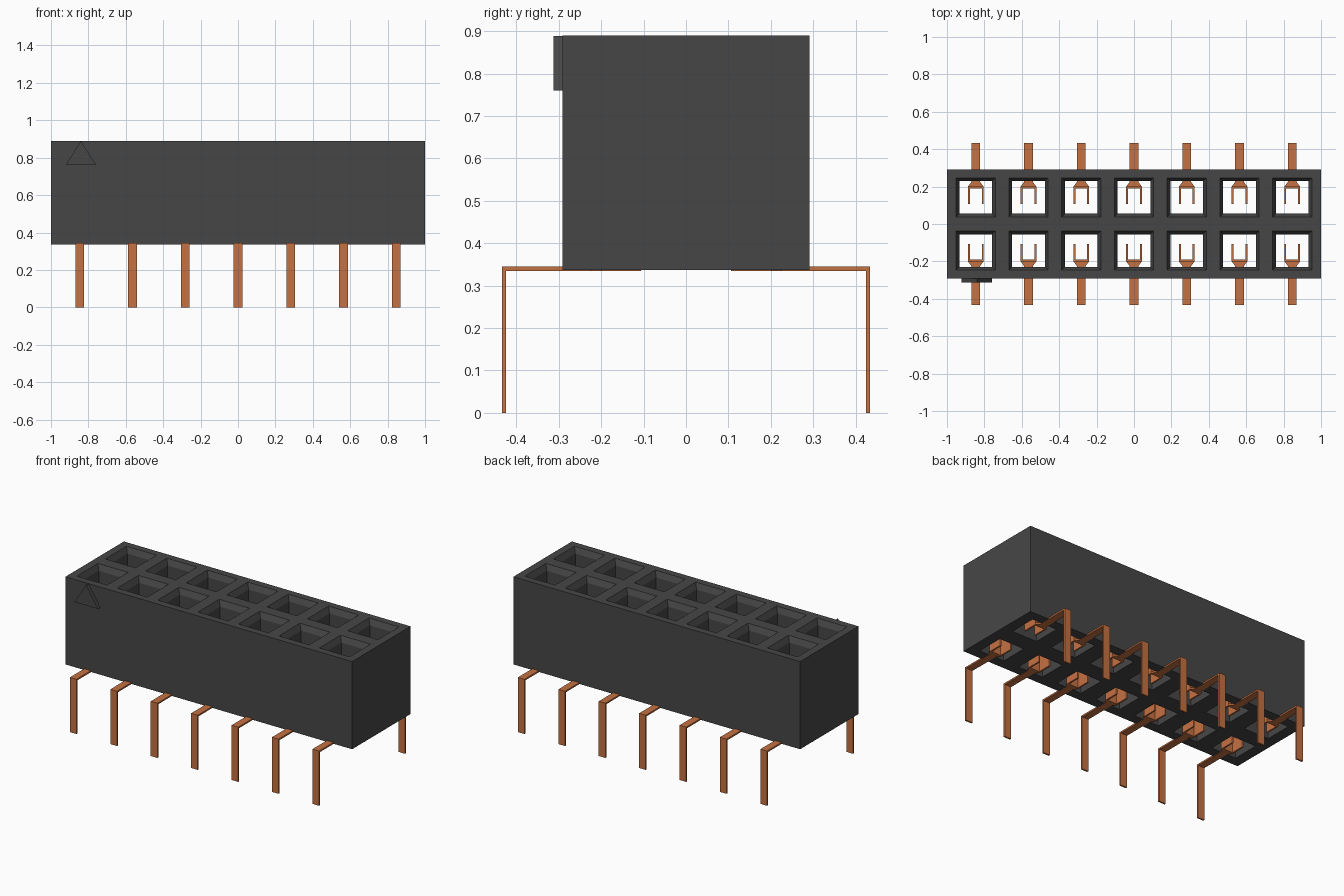
import bpy, bmesh
from mathutils import Vector

if "Cube" in bpy.data.objects:
    bpy.data.objects.remove(bpy.data.objects["Cube"])


def material(name, rgb):
    m = bpy.data.materials.new(name)
    m.use_nodes = True
    color = (*rgb, 1)
    m.diffuse_color = color
    m.node_tree.nodes["Principled BSDF"].inputs["Base Color"].default_value = color
    return m


black = material("black plastic", (0.062, 0.062, 0.062))
copper = material("copper", (0.56, 0.165, 0.055))


def loft(bm, rings):
    """Closed solid through rings that have equal point counts."""
    loops = [[bm.verts.new(p) for p in ring] for ring in rings]
    n = len(loops[0])
    for a, b in zip(loops, loops[1:]):
        for i in range(n):
            j = (i + 1) % n
            bm.faces.new((a[i], a[j], b[j], b[i]))
    bm.faces.new(loops[0])
    bm.faces.new(loops[-1])


def prism(bm, outline, z0, z1):
    loft(bm, [[(x, y, z) for x, y in outline] for z in (z0, z1)])


def rect(x0, x1, y0, y1):
    return [(x0, y0), (x1, y0), (x1, y1), (x0, y1)]


def finish(name, bm, mat):
    bmesh.ops.recalc_face_normals(bm, faces=bm.faces)
    mesh = bpy.data.meshes.new(name)
    bm.to_mesh(mesh)
    bm.free()
    mesh.materials.append(mat)
    obj = bpy.data.objects.new(name, mesh)
    bpy.context.scene.collection.objects.link(obj)
    return obj


COLUMNS = [(i - 3) * 0.282 for i in range(7)]
ROW = 0.142
BASE, TOP = 0.337, 0.89

# Housing block
bm = bmesh.new()
prism(bm, rect(-1, 1, -0.291, 0.291), BASE, TOP)
housing = finish("housing", bm, black)

# Square sockets with a funnel mouth, cut through the housing
bm = bmesh.new()
for cx in COLUMNS:
    for cy in (-ROW, ROW):
        profile = [(0.087, 0.3), (0.087, TOP - 0.035), (0.105, TOP), (0.105, TOP + 0.05)]
        loft(bm, [[(x, y, z) for x, y in rect(cx - h, cx + h, cy - h, cy + h)]
                  for h, z in profile])
cutter = finish("socket_cutter", bm, black)
cutter.hide_render = True
cut = housing.modifiers.new("sockets", "BOOLEAN")
cut.operation = "DIFFERENCE"
cut.solver = "EXACT"
cut.object = cutter
bpy.context.view_layer.objects.active = housing
bpy.ops.object.modifier_apply(modifier=cut.name)
bpy.data.objects.remove(cutter)

# Raised triangle marking the first position
bm = bmesh.new()
corners = [(-0.922, 0.76), (-0.758, 0.76), (-0.84, 0.889)]
loft(bm, [[(x, y, z) for x, z in corners] for y in (-0.313, -0.29)])
finish("first_position_mark", bm, black)


# Bent contacts: leg, arm, flared neck and a U-shaped receptacle
def contact(name, cx, side):
    bm = bmesh.new()
    t, w, u = 0.01, 0.023, 0.042
    low, high = 0.335, 0.7
    prism(bm, rect(-w, w, 0.424, 0.434), 0, low + t)
    prism(bm, rect(-w, w, 0.225, 0.424), low, low + t)
    prism(bm, [(-w, 0.225), (w, 0.225), (u, 0.2), (-u, 0.2)], low, low + t)
    prism(bm, rect(-u, u, 0.19, 0.2), low, high)
    for x in (-u, u - t):
        prism(bm, rect(x, x + t, 0.106, 0.19), low, high)
    for v in bm.verts:
        v.co = Vector((v.co.x + cx, v.co.y * side, v.co.z))
    finish(name, bm, copper)


for i, cx in enumerate(COLUMNS):
    contact(f"front_contact_{i + 1}", cx, -1)
    contact(f"back_contact_{i + 1}", cx, 1)
